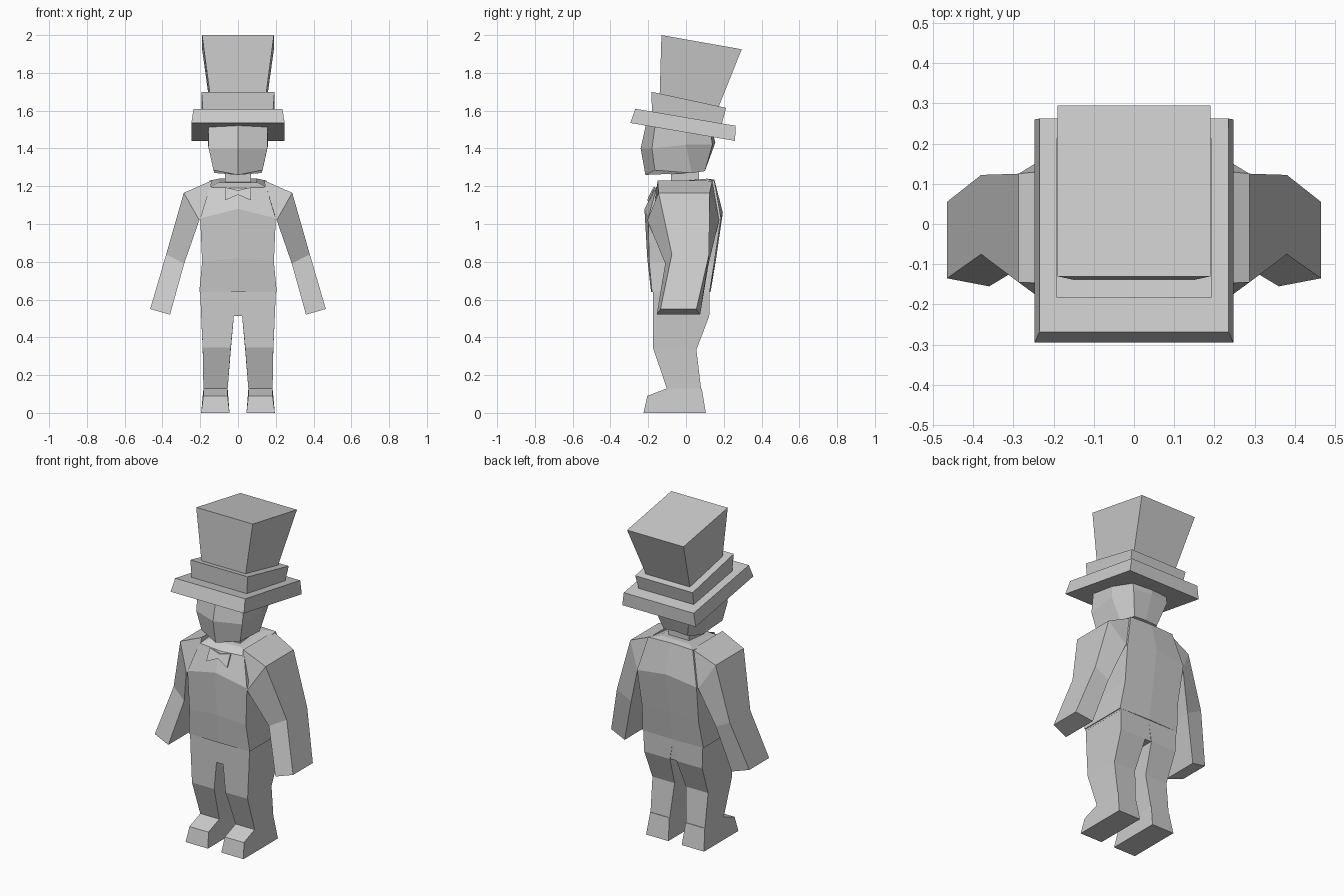
import bpy, bmesh

if "Cube" in bpy.data.objects:
    bpy.data.objects.remove(bpy.data.objects["Cube"])

grey = bpy.data.materials.new("plain_grey")
grey.diffuse_color = (0.6, 0.6, 0.6, 1)
grey.use_nodes = True
grey.node_tree.nodes["Principled BSDF"].inputs["Base Color"].default_value = grey.diffuse_color


def loft(name, rings, mirrored=False):
    """Skin a closed solid through rings of equal point count."""
    bm = bmesh.new()
    vs = [[bm.verts.new(p) for p in r] for r in rings]
    n = len(rings[0])
    for a, b in zip(vs, vs[1:]):
        for i in range(n):
            j = (i + 1) % n
            bm.faces.new((a[i], a[j], b[j], b[i]))
    bm.faces.new(vs[0][::-1])
    bm.faces.new(vs[-1])
    bmesh.ops.recalc_face_normals(bm, faces=bm.faces)
    me = bpy.data.meshes.new(name)
    bm.to_mesh(me)
    bm.free()
    me.materials.append(grey)
    ob = bpy.data.objects.new(name, me)
    bpy.context.collection.objects.link(ob)
    if mirrored:
        m = ob.modifiers.new("mirror", "MIRROR")
        m.use_mirror_merge = False
    return ob


def rect(x0, x1, front, back):
    """Four-point ring; front and back are (y, z) pairs."""
    return [(x0, *front), (x1, *front), (x1, *back), (x0, *back)]


def hexring(hw, fc, fs, bs, bc):
    """Symmetric six-point ring: front centre, front sides, back sides, back centre."""
    return [(0, *fc), (hw, *fs), (hw, *bs), (0, *bc), (-hw, *bs), (-hw, *fs)]


# Tilted top hat: brim, band, flared crown
loft("hat_brim", [rect(-.247, .247, (-.295, 1.535), (.26, 1.44)),
                  rect(-.235, .235, (-.268, 1.61), (.262, 1.52))])
loft("hat_band", [rect(-.185, .185, (-.18, 1.59), (.19, 1.53)),
                  rect(-.193, .193, (-.183, 1.70), (.212, 1.615))])
loft("hat_crown", [rect(-.145, .145, (-.14, 1.66), (.165, 1.60)),
                   rect(-.19, .19, (-.13, 2.0), (.295, 1.925))])

# Head with a ridged face, and neck
def head_ring(p):
    right = [(x, y, z) for x, y, z in p]
    return right + [(-x, y, z) for x, y, z in right[-2:0:-1]]

loft("head", [
    head_ring([(0, -.215, 1.26), (.13, -.165, 1.285), (.125, .03, 1.27), (.08, .10, 1.28), (0, .10, 1.285)]),
    head_ring([(0, -.24, 1.40), (.155, -.18, 1.40), (.16, .0, 1.42), (.12, .14, 1.42), (0, .155, 1.43)]),
    head_ring([(0, -.205, 1.56), (.155, -.16, 1.55), (.16, .0, 1.52), (.12, .13, 1.49), (0, .14, 1.49)])])
loft("neck", [rect(-.07, .07, (-.08, 1.18), (.07, 1.18)),
              rect(-.07, .07, (-.08, 1.31), (.07, 1.31))])

# Jacket body
loft("jacket", [
    hexring(.205, (-.185, .64), (-.18, .64), (.125, .64), (.13, .64)),
    hexring(.19, (-.205, .82), (-.195, .80), (.15, .80), (.16, .82)),
    hexring(.2, (-.22, 1.08), (-.2, 1.03), (.185, 1.03), (.195, 1.06)),
    hexring(.15, (-.165, 1.19), (-.155, 1.195), (.15, 1.23), (.15, 1.235)),
    hexring(.10, (-.12, 1.22), (-.11, 1.22), (.11, 1.24), (.11, 1.24))])

# Bow tie plate lying on the sloped chest
tie = [(-.07, -.172, 1.195), (-.07, -.206, 1.125), (0, -.193, 1.155),
       (.07, -.206, 1.125), (.07, -.172, 1.195), (0, -.18, 1.178)]
loft("bow_tie", [tie, [(x, y + .009, z) for x, y, z in tie]])

# Arms: armpit, shoulder, elbow, cuff
def arm_ring(outer, inner, of, ob, nf, nb):
    (ox, oz), (nx, nz) = outer, inner
    return [(ox, of, oz), (ox, ob, oz), (nx, nb, nz), (nx, nf, nz)]

loft("arm", [
    arm_ring((.14, 1.23), (.16, 1.02), -.15, .14, -.18, .17),
    arm_ring((.287, 1.165), (.205, 1.02), -.145, .125, -.205, .175),
    arm_ring((.38, .84), (.285, .79), -.075, .122, -.11, .12),
    arm_ring((.465, .55), (.36, .52), -.135, .055, -.155, .075)], True)

# Hips, trouser legs and shoes
loft("hips", [rect(-.2, .2, (-.176, .68), (.12, .68)),
              rect(-.2, .2, (-.176, .63), (.125, .63)),
              rect(-.025, .025, (-.176, .512), (.12, .512))])
loft("leg", [rect(.0, .2, (-.175, .64), (.125, .64)),
             rect(.022, .195, (-.175, .512), (.123, .512)),
             rect(.038, .187, (-.175, .345), (.055, .335)),
             rect(.055, .183, (-.10, .125), (.08, .125))], True)
shoe = [(-.225, 0), (-.205, .09), (-.10, .13), (.083, .13), (.105, 0)]
loft("shoe", [[(.055 - (.01 if z == 0 else 0), y, z) for y, z in shoe],
              [(.183 + (.012 if z == 0 else 0), y, z) for y, z in shoe]], True)
